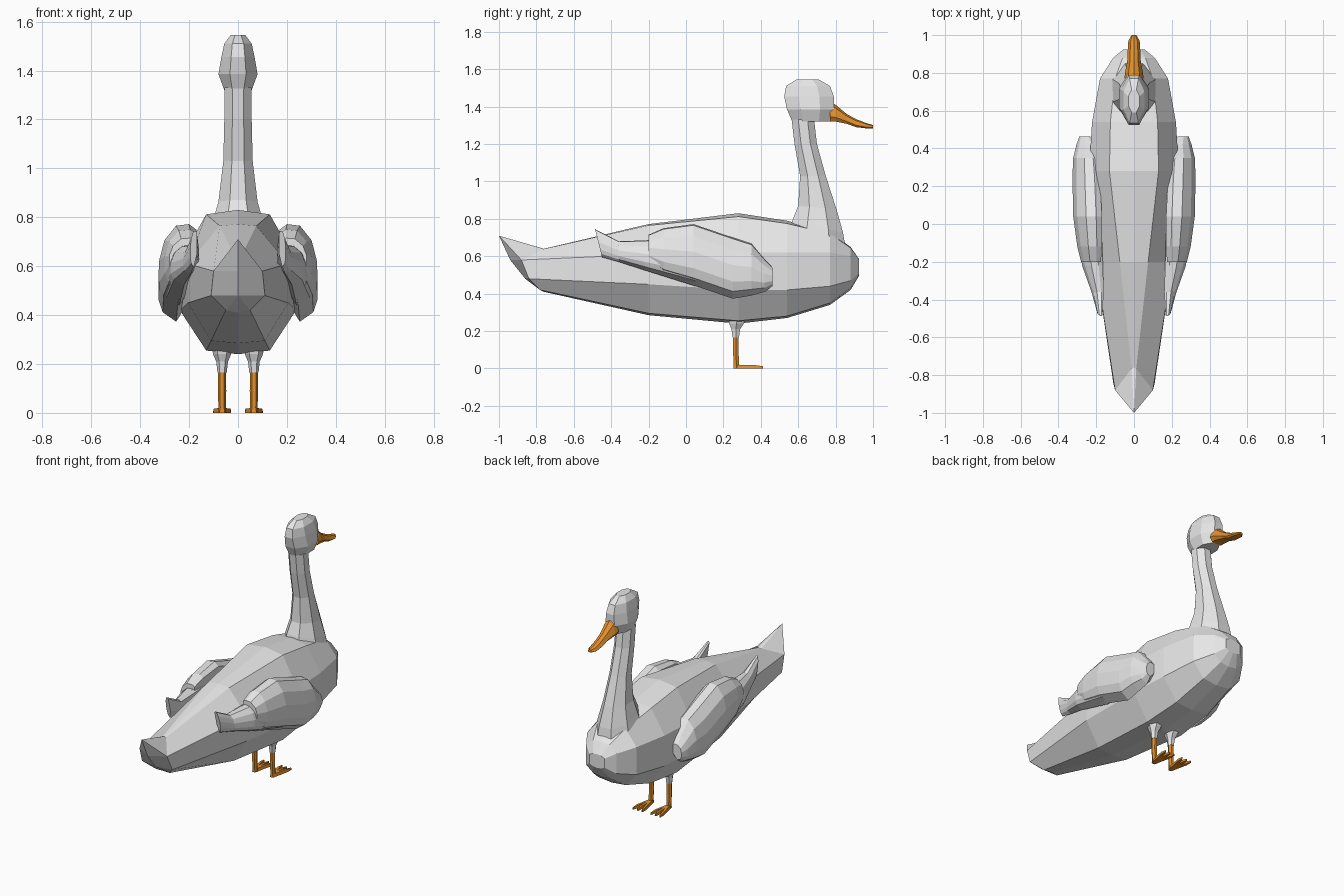
import bpy, bmesh
from math import cos, sin, pi, copysign

if "Cube" in bpy.data.objects:
    bpy.data.objects.remove(bpy.data.objects["Cube"])


def material(name, colour):
    m = bpy.data.materials.new(name)
    m.use_nodes = True
    m.diffuse_color = (*colour, 1)
    m.node_tree.nodes["Principled BSDF"].inputs["Base Color"].default_value = (*colour, 1)
    return m


white = material("feather white", (0.8, 0.8, 0.8))
orange = material("bill orange", (0.77, 0.28, 0.025))


def finish(name, bm, mat):
    bmesh.ops.recalc_face_normals(bm, faces=bm.faces)
    mesh = bpy.data.meshes.new(name)
    bm.to_mesh(mesh)
    bm.free()
    mesh.materials.append(mat)
    obj = bpy.data.objects.new(name, mesh)
    bpy.context.collection.objects.link(obj)
    return obj


def skin(bm, rings, caps=(True, True)):
    """Bridge a list of equal rings of points, closing the chosen ends."""
    rows = [[bm.verts.new(p) for p in ring] for ring in rings]
    n = len(rows[0])
    for a, b in zip(rows, rows[1:]):
        for i in range(n):
            j = (i + 1) % n
            bm.faces.new((a[i], a[j], b[j], b[i]))
    for row, wanted in zip((rows[0], rows[-1]), caps):
        if wanted:
            bm.faces.new(row)
    return rows


def loft(name, rings, mat):
    bm = bmesh.new()
    skin(bm, rings)
    return finish(name, bm, mat)


def mirrored_ring(half):
    """Half ring from top centre to bottom centre, completed on the other side."""
    return half + [(-x, y, z) for x, y, z in half[-2:0:-1]]


def body_ring(y, top, corner, upper, lower, under, bottom):
    return mirrored_ring([(0, y, top), (corner[0], y, corner[1]), (upper[0], y, upper[1]),
                          (lower[0], y, lower[1]), (under[0], y, under[1]), (0, y, bottom)])


# Body with an upturned tail
tail = mirrored_ring([(0, -.76, .64), (.012, -.765, .638), (.1, -.88, .58),
                      (.11, -.84, .48), (.05, -.78, .42), (0, -.76, .41)])
bm = bmesh.new()
rows = skin(bm, [
    tail,
    body_ring(-.2, .772, (.075, .765), (.205, .61), (.205, .45), (.11, .295), .285),
    body_ring(.28, .83, (.13, .812), (.238, .62), (.238, .42), (.13, .255), .24),
    body_ring(.54, .79, (.125, .775), (.222, .62), (.222, .42), (.12, .28), .27),
    body_ring(.77, .73, (.1, .72), (.18, .62), (.18, .44), (.1, .35), .34),
    body_ring(.88, .65, (.06, .645), (.11, .6), (.11, .47), (.06, .43), .42),
    body_ring(.925, .585, (.03, .583), (.055, .57), (.055, .51), (.03, .5), .495),
], caps=(False, True))
ring = rows[0]
tip, mid, low = [bm.verts.new(p) for p in ((0, -1, .71), (0, -.94, .58), (0, -.86, .48))]
for s in (1, -1):
    centre, corner, upper, lower, under = [ring[s * i] for i in range(5)]
    for face in ((centre, corner, tip), (corner, upper, tip), (tip, upper, mid),
                 (mid, upper, lower, low), (low, lower, under), (low, under, ring[5])):
        bm.faces.new(face)
finish("body", bm, white)


# Neck and head, stacked upright rings
def upright_ring(z, back, front, w, tilt=0.0):
    c, r = (back + front) / 2, (front - back) / 2
    ring = []
    for i in range(8):
        a = pi / 8 + i * pi / 4
        u, v = cos(a) / cos(pi / 8), sin(a) / cos(pi / 8)
        ring.append((w * u, c + r * v, z - tilt * v))
    return ring


loft("neck", [
    upright_ring(.66, .55, .86, .13, .06),
    upright_ring(.76, .57, .84, .105, .035),
    upright_ring(.86, .60, .805, .08, .01),
    upright_ring(1.03, .61, .747, .06),
    upright_ring(1.2, .58, .70, .056),
    upright_ring(1.33, .565, .685, .056),
], white)
loft("head", [
    upright_ring(1.32, .568, .77, .056),
    upright_ring(1.385, .54, .79, .08),
    upright_ring(1.455, .525, .79, .068),
    upright_ring(1.51, .535, .77, .056),
    upright_ring(1.545, .59, .71, .03),
], white)


# Bill
def bill_ring(y, top, bottom, w):
    return mirrored_ring([(0, y, top), (w * .6, y, top - (top - bottom) * .2),
                          (w, y, bottom + (top - bottom) * .25), (w * .7, y, bottom), (0, y, bottom)])


loft("bill", [
    bill_ring(.77, 1.425, 1.32, .05),
    bill_ring(.80, 1.41, 1.32, .048),
    bill_ring(.86, 1.36, 1.308, .036),
    bill_ring(.91, 1.333, 1.29, .034),
    bill_ring(.97, 1.31, 1.283, .03),
    bill_ring(1.0, 1.302, 1.284, .012),
], orange)


# Wings: a broad covert layer over a narrower flight-feather layer
def wing_ring(s, y, bottom, top, inner, outer):
    h, w = top - bottom, outer - inner
    return [(s * (inner + w * u), y, bottom + h * v) for u, v in
            ((0, .35), (0, .93), (.2, 1), (.55, .98), (.86, .8), (1, .55), (1, .28), (.88, .12), (.5, 0))]


for side, s in (("left", 1), ("right", -1)):
    loft(side + "_wing", [
        wing_ring(s, .462, .44, .54, .23, .29),
        wing_ring(s, .42, .41, .585, .2, .305),
        wing_ring(s, .35, .39, .667, .19, .322),
        wing_ring(s, .25, .373, .70, .18, .326),
        wing_ring(s, .04, .445, .772, .17, .322),
        wing_ring(s, -.12, .50, .75, .17, .30),
        wing_ring(s, -.2, .56, .715, .175, .28),
    ], white)
    flight = [
        wing_ring(s, .05, .44, .70, .17, .31),
        wing_ring(s, -.22, .525, .685, .165, .275),
        wing_ring(s, -.36, .57, .68, .16, .225),
        wing_ring(s, -.45, .595, .745, .168, .195),
    ]
    # Sweep the raised feather tip backwards
    flight[-1] = [(x, y - (z - .6) * .25, z) for x, y, z in flight[-1]]
    loft(side + "_flight_feathers", flight, white)

    # Leg
    def leg_ring(z, w, d, y=.266):
        return [(s * .065 + w * cos(i * pi / 3), y + d * sin(i * pi / 3), z) for i in range(6)]

    loft(side + "_thigh", [leg_ring(.29, .045, .055, .27), leg_ring(.24, .037, .045, .27),
                           leg_ring(.21, .024, .026), leg_ring(.165, .019, .02)], white)
    loft(side + "_shank", [leg_ring(.172, .016, .018), leg_ring(.09, .017, .017),
                           leg_ring(.02, .015, .017, .27), leg_ring(0, .016, .018, .27)], orange)

    # Three splayed toes
    for toe, dx in (("inner", -.033), ("middle", 0), ("outer", .033)):
        rings = []
        for t, y, w, top in ((0, .255, .011, .02), (.8, .37, .010, .018), (1, .412, .004, .012)):
            x = s * (.065 + dx * t)
            rings.append([(x - w, y, 0), (x + w, y, 0), (x + w * .7, y, top), (x - w * .7, y, top)])
        loft(f"{side}_{toe}_toe", rings, orange)
